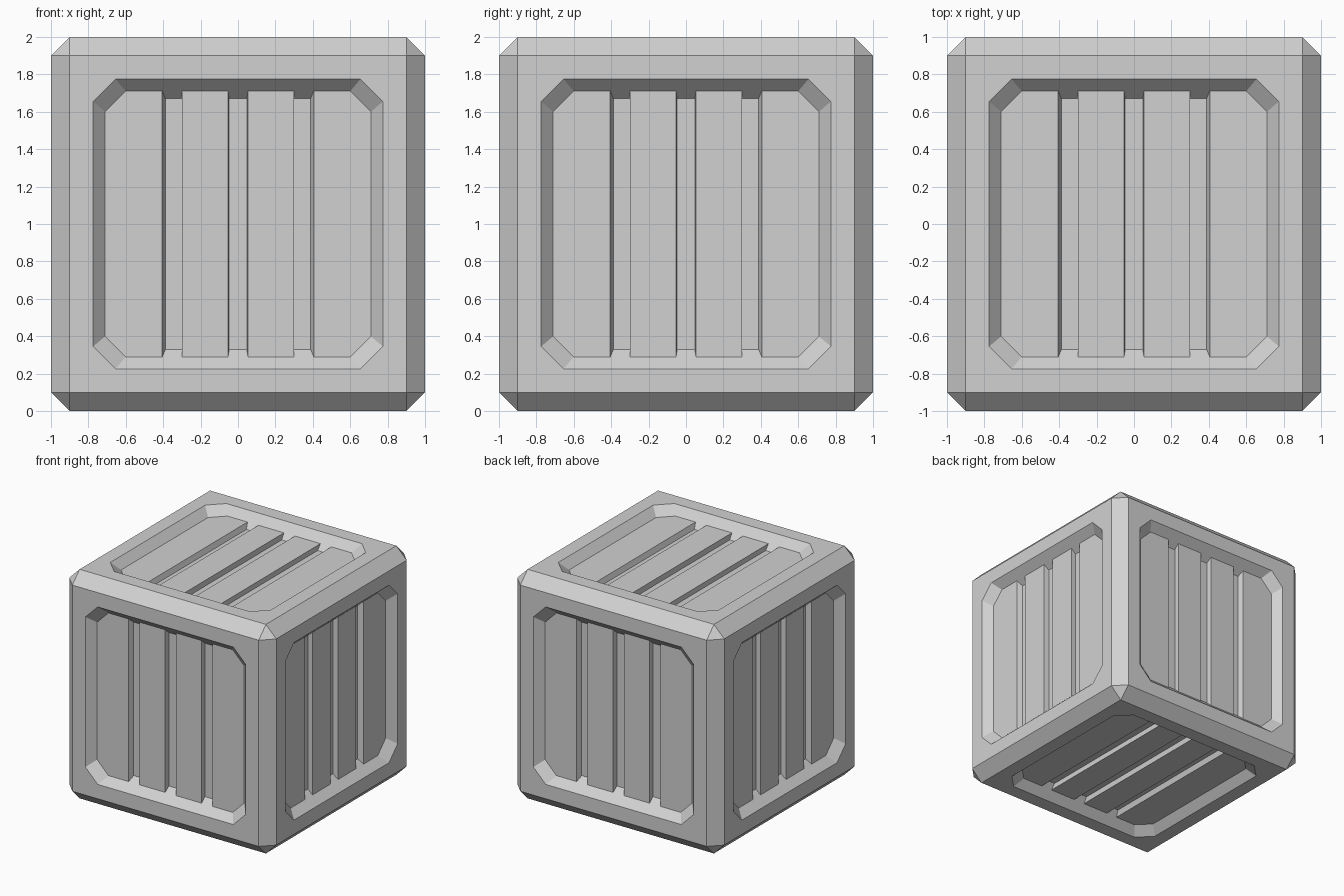
import bpy, bmesh, math
from mathutils import Matrix, Vector

if "Cube" in bpy.data.objects:
    bpy.data.objects.remove(bpy.data.objects["Cube"])

SLAT_DEPTH, FLOOR_DEPTH = 0.07, 0.115
CHAMFER = 0.1
# Groove edges: left top, left bottom, right bottom, right top
GROOVES = [(-0.405, -0.388, -0.3, -0.3),
           (-0.053, -0.047, 0.047, 0.053),
           (0.3, 0.3, 0.388, 0.405)]
END, FLOOR_END = 0.71, 0.67


def octagon(a, b, w):
    """Clipped square of half-size a, corners cut at b, at depth w."""
    return [(-b, -a, w), (b, -a, w), (a, -b, w), (a, b, w),
            (b, a, w), (-b, a, w), (-a, b, w), (-a, -b, w)]


def panel_faces():
    """Rim, sloped recess walls, slats and grooves of one side (u, v, depth)."""
    faces = []
    c = 1 - CHAMFER
    corners = [(c, -c, 0), (c, c, 0), (-c, c, 0), (-c, -c, 0)]
    outer = octagon(0.775, 0.655, 0)
    inner = octagon(END, 0.6, SLAT_DEPTH)

    # Flat rim around the recess
    for i in range(4):
        a, b = outer[2 * i], outer[2 * i + 1]
        faces.append([corners[i - 1], corners[i], b, a])
        faces.append([corners[i], outer[(2 * i + 2) % 8], b])

    # Side and corner walls of the recess
    for i in (1, 2, 3, 5, 6, 7):
        j = (i + 1) % 8
        faces.append([outer[i], outer[j], inner[j], inner[i]])

    # End walls that follow the slat and groove profile
    for s in (-1, 1):
        wall = [(0.655, s * 0.775, 0), (-0.655, s * 0.775, 0),
                (-0.6, s * END, SLAT_DEPTH)]
        for lt, lb, rb, rt in GROOVES:
            wall += [(lt, s * END, SLAT_DEPTH), (lb, s * FLOOR_END, FLOOR_DEPTH),
                     (rb, s * FLOOR_END, FLOOR_DEPTH), (rt, s * END, SLAT_DEPTH)]
        faces.append(wall + [(0.6, s * END, SLAT_DEPTH)])

    def strip(x0, v0, w0, x1, v1, w1):
        faces.append([(x0, -v0, w0), (x1, -v1, w1), (x1, v1, w1), (x0, v0, w0)])

    # Groove sides and floors
    for lt, lb, rb, rt in GROOVES:
        strip(lt, END, SLAT_DEPTH, lb, FLOOR_END, FLOOR_DEPTH)
        strip(lb, FLOOR_END, FLOOR_DEPTH, rb, FLOOR_END, FLOOR_DEPTH)
        strip(rb, FLOOR_END, FLOOR_DEPTH, rt, END, SLAT_DEPTH)

    # Two middle slats and two clipped outer slats
    for left, right in zip(GROOVES, GROOVES[1:]):
        strip(left[3], END, SLAT_DEPTH, right[0], END, SLAT_DEPTH)
    for s in (-1, 1):
        e = s * 0.405
        faces.append([(e, -END, SLAT_DEPTH), (s * 0.6, -END, SLAT_DEPTH),
                      (s * END, -0.6, SLAT_DEPTH), (s * END, 0.6, SLAT_DEPTH),
                      (s * 0.6, END, SLAT_DEPTH), (e, END, SLAT_DEPTH)])
    return faces


bm = bmesh.new()

# Chamfered edge frame: bevelled cube with its six large faces opened
bmesh.ops.create_cube(bm, size=2)
bmesh.ops.bevel(bm, geom=bm.edges[:], offset=CHAMFER, segments=1,
                profile=0.5, affect='EDGES')
big = [f for f in bm.faces if f.calc_area() > 1]
bmesh.ops.delete(bm, geom=big, context='FACES')

# Slatted panel on all six sides
turns = [Matrix.Rotation(math.radians(90 * k), 3, 'Z') for k in range(4)]
turns += [Matrix.Rotation(math.radians(s * 90), 3, 'X') for s in (-1, 1)]
panel = panel_faces()
for turn in turns:
    for face in panel:
        bm.faces.new([bm.verts.new(turn @ Vector((u, w - 1, v)))
                      for u, v, w in face])

bmesh.ops.remove_doubles(bm, verts=bm.verts[:], dist=0.0005)
bmesh.ops.recalc_face_normals(bm, faces=bm.faces[:])
bmesh.ops.translate(bm, verts=bm.verts[:], vec=(0, 0, 1))

mesh = bpy.data.meshes.new("slatted_crate")
bm.to_mesh(mesh)
bm.free()

grey = bpy.data.materials.new("light grey")
grey.diffuse_color = (0.64, 0.64, 0.64, 1)
grey.use_nodes = True
grey.node_tree.nodes["Principled BSDF"].inputs["Base Color"].default_value = grey.diffuse_color
mesh.materials.append(grey)
crate = bpy.data.objects.new("slatted_crate", mesh)
bpy.context.scene.collection.objects.link(crate)
